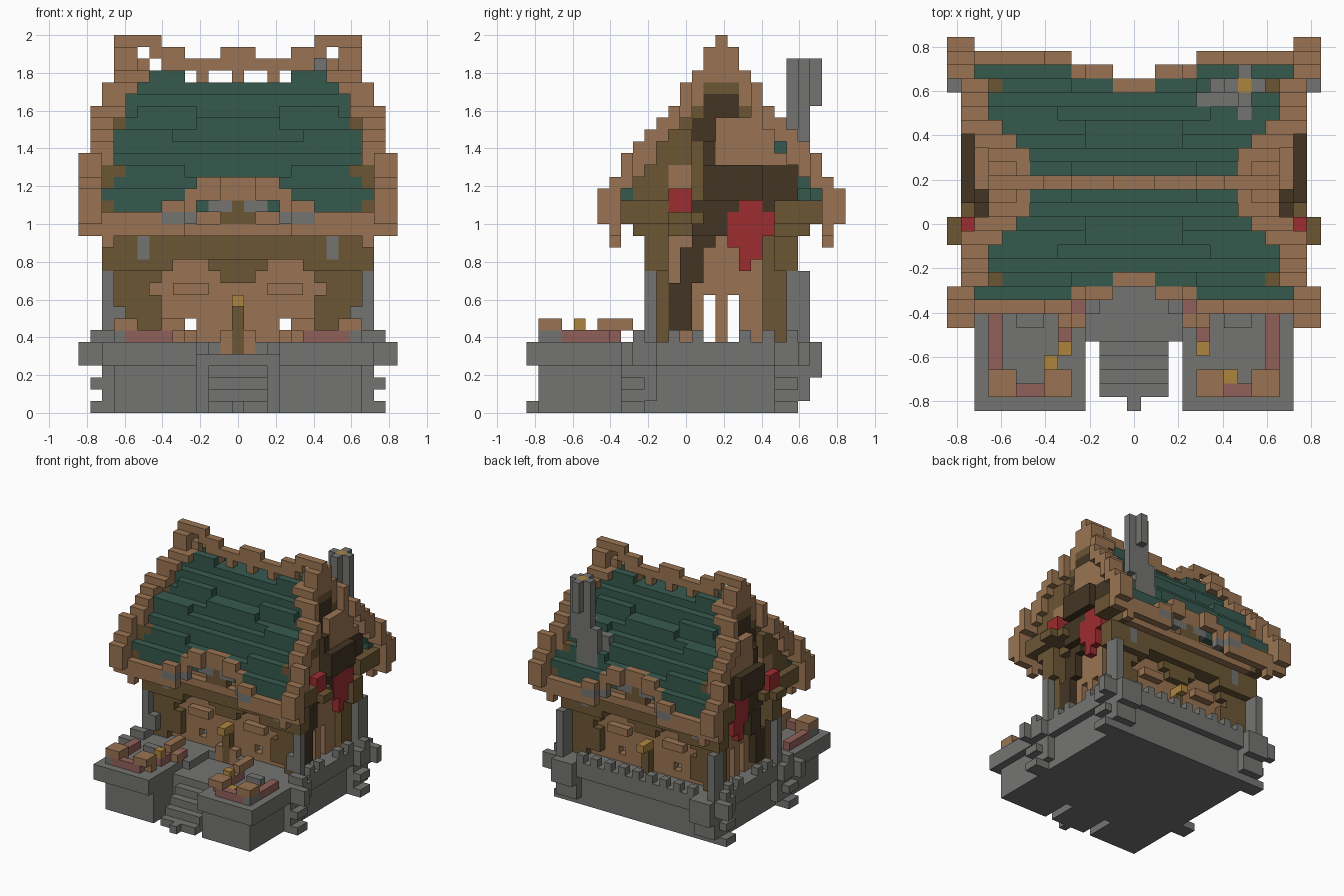
import bpy, bmesh
from math import radians

if "Cube" in bpy.data.objects:
    bpy.data.objects.remove(bpy.data.objects["Cube"], do_unlink=True)

UNIT = 1 / 16
RIDGE_Y = 3          # the house is symmetric about this row
cells = {}           # block position -> part name


def linear(c):
    return c / 12.92 if c < 0.04 else ((c + 0.055) / 1.055) ** 2.4


def make_material(name, code):
    rgb = [linear(int(code[i:i + 2], 16) / 255) for i in (0, 2, 4)]
    mat = bpy.data.materials.new(name)
    mat.use_nodes = True
    mat.diffuse_color = (*rgb, 1)
    mat.node_tree.nodes["Principled BSDF"].inputs["Base Color"].default_value = (*rgb, 1)
    return mat


wood = make_material("warm wood", "9A7453")
olive = make_material("olive timber", "6C5635")
dark = make_material("dark timber", "433523")
stone = make_material("grey stone", "747472")
green = make_material("green shingle", "365A4F")
red = make_material("red cloth", "9C2D30")
brick = make_material("pink brick", "91605A")
gold = make_material("gold", "AE8540")


def span(v):
    return range(v, v + 1) if isinstance(v, int) else range(v[0], v[1] + 1)


def box(part, x, y, z, mirror="x"):
    """Fill blocks with a part; mirror left-right and, with 'xy', front-back."""
    for i in span(x):
        for j in span(y):
            for k in span(z):
                for a in {i, -i} if "x" in mirror else {i}:
                    for b in {j, 2 * RIDGE_Y - j} if "y" in mirror else {j}:
                        cells[a, b, k] = part


def clear(x, y, z):
    for i in span(x):
        for j in span(y):
            for k in span(z):
                cells.pop((i, j, k), None)
                cells.pop((-i, j, k), None)


# Stone base with a lip, terraces and steps
box("stone_base", (0, 10), (-7, 9), (0, 3))
box("stone_base", (0, 11), (-6, 10), (4, 5))
box("terrace", (4, 10), (-12, -6), (0, 5))
box("terrace", (4, 11), (-13, -6), (4, 5))
for step in range(5):
    box("steps", (0, 2), (step - 12, -7), step)
box("steps", 0, -13, 0)
box("steps", (0, 3), (-8, -6), (0, 4))
clear((0, 2), (-8, -3), 5)

# Stone corner buttresses and posts
for y, out in ((-4, -1), (9, 1)):
    box("buttress", (11, 12), (y - 1, y), 0)
    box("buttress", 11, (y - 1, y + 1), (1, 3))
    box("buttress", 12, (y - 1, y), 2)
    box("buttress", 12, (y - 1, y + 1), (4, 5))
    box("buttress", 13, y + out, (4, 5))
    box("buttress", (11, 12), y, 6)
box("buttress", (9, 11), (10, 11), (3, 5))
box("buttress", (9, 10), 10, (1, 2))
box("stone_post", 11, -3, (6, 11))
box("stone_post", 10, -3, (7, 8))
box("stone_post", 11, (9, 10), (6, 11))
for y in range(-1, 9, 2):
    if y != RIDGE_Y:
        box("edge_stones", 11, y, 6)
for x in range(0, 10, 2):
    box("edge_stones", x, 10, 6)
box("edge_stones", (7, 8), -7, 6)

# Terrace planters
box("edge_stones", 10, (-12, -11), 6)
box("brick_border", 10, (-10, -7), 6)
box("brick_border", (6, 9), -12, 6)
box("brick_border", 5, (-9, -7), 6)
box("brick_border", 4, -6, 6)
box("planter_wood", (9, 10), (-12, -11), 7)
box("planter_wood", 9, -11, 6)
box("planter_wood", (5, 6), (-12, -11), 7)
box("planter_wood", (5, 6), -11, 6)
box("planter_wood", 4, -7, 6)
box("planter_wood", 5, (-7, -5), 7)
box("gold_flowers", 5, -9, 7)
box("gold_flowers", -6, -10, 6, "")
box("gold_flowers", 7, -11, 6, "")

# Lower walls, hollow, with small openings
box("walls", (0, 9), -1, (6, 14), "xy")
box("walls", 9, (-1, 7), (6, 14))
box("walls", (0, 1), -2, (5, 6))
clear(4, -1, 7)
clear(4, 7, 7)
for y in (2, 4):
    clear(9, y, (6, 9))
box("walls", (3, 5), -2, 10, "xy")
box("corner_posts", (8, 10), -2, (8, 14), "xy")
box("corner_posts", (9, 10), -2, (6, 7), "xy")
box("corner_posts", 10, (7, 8), (6, 14))
box("corner_posts", (7, 8), -2, (7, 9), "xy")

# Front and back timber arches, centre post and lantern
box("timber_arch", (0, 10), (-3, -2), (13, 14), "xy")
box("timber_arch", (6, 11), (-3, -2), (12, 14), "xy")
box("timber_arch", (0, 2), -2, 12, "xy")
box("timber_arch", (0, 1), -2, 11, "xy")
box("timber_arch", (7, 10), -2, 11, "xy")
box("timber_arch", 0, -2, (5, 8), "xy")
box("lantern", 0, (-3, -2), 9, "xy")

# Attic floor, eave walls and gable walls under the roof slope
top = [32, 31, 29, 28, 26, 25, 24, 23, 22, 20, 19]
outer = [10, 10, 10, 11, 12, 12, 12, 12, 13, 13, 13]
inner = [9, 9, 9, 10, 11, 11, 11, 11, 12, 12, 12]
box("attic_floor", (0, 10), (-4, 10), 15)
box("attic_floor", (0, 9), -3, (16, 18), "xy")
for d in range(8):
    box("gable_wall", 10, RIDGE_Y - d, (15, top[d] - 3), "xy")

# Green roof in stepped courses with a few raised planks
course = [28, 28, 27, 25, 24, 23, 22, 20, 19]
for d in range(9):
    first = 5 if d == 8 else 2 if d == 7 else 0
    last = 10 if d > 3 else 9
    box("roof", (first, last), RIDGE_Y - d, (course[d] - 3, course[d] - 1), "xy")
box("roof", 11, RIDGE_Y - 7, 19, "xy")
box("roof", 11, RIDGE_Y - 8, (17, 18), "xy")
box("roof", (4, 8), 0, 25, "xy")
box("roof", (0, 3), -1, 24, "xy")
box("roof", (6, 10), -2, 23, "xy")
box("roof", (5, 9), -4, 20, "xy")
box("roof", (5, 7), 2, 28, "xy")

# Stepped barge boards at both gable ends
for d in range(11):
    y = RIDGE_Y - d
    thick = 2 if d in (4, 5) else 3
    box("barge_board", (max(inner[d], 10), outer[d]), y, (top[d] - thick, top[d] - 1), "xy")
    box("barge_board", (inner[d], outer[d]), y, (top[d] - 1 - (d < 2), top[d] - 1), "xy")
for d in (1, 2):
    box("barge_board", (8, 9), RIDGE_Y - d, 28, "xy")
box("barge_board", 9, 0, 27, "xy")
box("barge_board", 10, -1, 25, "xy")
box("barge_board", (12, 13), -6, (15, 18), "xy")
box("barge_board", 11, -6, 14, "xy")
box("gable_wall", 11, (-4, -2), (15, 20))
box("gable_wall", 11, -2, (21, 22))
box("gable_wall", 11, (-1, 0), (19, 23))
box("barge_board", 11, (8, 9), 21)

# Ridge rail with posts
box("ridge", (7, 10), RIDGE_Y, 31)
box("ridge", (9, 10), RIDGE_Y, (28, 30))
box("ridge", (5, 7), RIDGE_Y, 30)
box("ridge", (2, 6), RIDGE_Y, 29)
box("ridge", (0, 1), RIDGE_Y, (29, 30))
box("ridge", 8, RIDGE_Y, (28, 29))
for x in (0, 3, 5, 6):
    box("ridge", x, RIDGE_Y, 28)

# Eaves rising to an arch in the middle
box("eaves", (5, 12), -6, (15, 16), "xy")
box("eaves", (5, 6), -6, 17, "xy")
box("eaves", 4, -5, (16, 18), "xy")
box("eaves", (2, 3), -5, (18, 19), "xy")
box("eaves", (0, 1), -4, (18, 19), "xy")
box("eave_stones", (5, 6), -6, 16, "xy")
box("eave_stones", 4, -5, 16, "xy")
box("eave_stones", (1, 2), -4, 17, "xy")
box("eave_stones", 8, -3, (13, 14), "xy")
box("eave_bracket", 0, -4, (16, 17), "xy")
box("eave_bracket", 1, -4, 16, "xy")

# Side timbers: a crooked trunk branching across the gable
trunk = [(-1, 0, 7, 10), (0, 1, 11, 13), (1, 2, 14, 15)]
for y0, y1, z0, z1 in trunk:
    box("crooked_trunk", 10, (y0, y1), (z0, z1))
branches = [(1, 4, 15, 17), (2, 9, 18, 20), (6, 9, 16, 17), (2, 2, 21, 22)]
for y0, y1, z0, z1 in branches:
    box("gable_branch", (10, 11), (y0, y1), (z0, z1))
box("gable_branch", 10, (1, 2), (23, 24))
box("gable_branch", 10, (2, 4), (25, 26))
box("gable_branch", 12, (2, 6), (18, 20))
box("gable_panel", (10, 11), (3, 7), (21, 24))
box("gable_panel", 11, (-1, 0), (19, 20))
box("side_beam", (11, 12), (-5, 0), (16, 17))
box("side_beam", 11, (-4, -2), 18)
box("side_beam", (11, 12), (8, 11), (16, 17))

# Red lamp on a shelf and a hanging banner
box("shelf", (11, 13), (-1, 0), 16)
box("shelf", 12, (-2, 1), 16)
box("red_lamp", (11, 12), (-1, 0), (17, 18))
banner = [(5, 5, 12), (5, 6, 13), (4, 6, 14), (4, 7, 15), (4, 7, 16), (5, 6, 17)]
for y0, y1, z in banner:
    box("banner", 11, (y0, y1), z)

# Chimney: a cross-shaped stack with a glowing core
box("chimney", (7, 9), 10, (22, 29), "")
box("chimney", 8, (9, 10), (20, 29), "")
box("chimney", 8, 11, (26, 29), "")
box("chimney", (5, 7), 9, (20, 22), "")
box("chimney", (6, 8), 10, (19, 23), "")
box("chimney", 8, 8, (22, 23), "")
box("chimney_glow", 8, 10, 29, "")

materials = {
    wood: "planter_wood walls attic_floor barge_board ridge eaves gable_panel",
    olive: "corner_posts timber_arch gable_wall eave_bracket side_beam shelf",
    dark: "crooked_trunk gable_branch",
    stone: "stone_base terrace steps buttress stone_post edge_stones eave_stones chimney",
    green: "roof", red: "red_lamp banner", brick: "brick_border",
    gold: "gold_flowers lantern chimney_glow"}


def build(name, mat):
    """Make one mesh from the exposed block sides of a part."""
    bm = bmesh.new()
    verts = {}
    for pos in [p for p, part in cells.items() if part == name]:
        for axis in range(3):
            for sign in (-1, 1):
                near = list(pos)
                near[axis] += sign
                if tuple(near) in cells:
                    continue
                ring = []
                for u, v in ((-1, -1), (1, -1), (1, 1), (-1, 1))[::sign]:
                    c = [2 * n for n in pos]
                    c[axis] += sign
                    c[(axis + 1) % 3] += u
                    c[(axis + 2) % 3] += v
                    key = tuple(c)
                    if key not in verts:
                        verts[key] = bm.verts.new([n * UNIT / 2 for n in (c[0], c[1], c[2] + 1)])
                    ring.append(verts[key])
                bm.faces.new(ring)
    bmesh.ops.dissolve_limit(bm, angle_limit=radians(1), verts=bm.verts, edges=bm.edges)
    mesh = bpy.data.meshes.new(name)
    bm.to_mesh(mesh)
    bm.free()
    mesh.materials.append(mat)
    bpy.context.collection.objects.link(bpy.data.objects.new(name, mesh))


for mat, names in materials.items():
    for name in names.split():
        build(name, mat)
